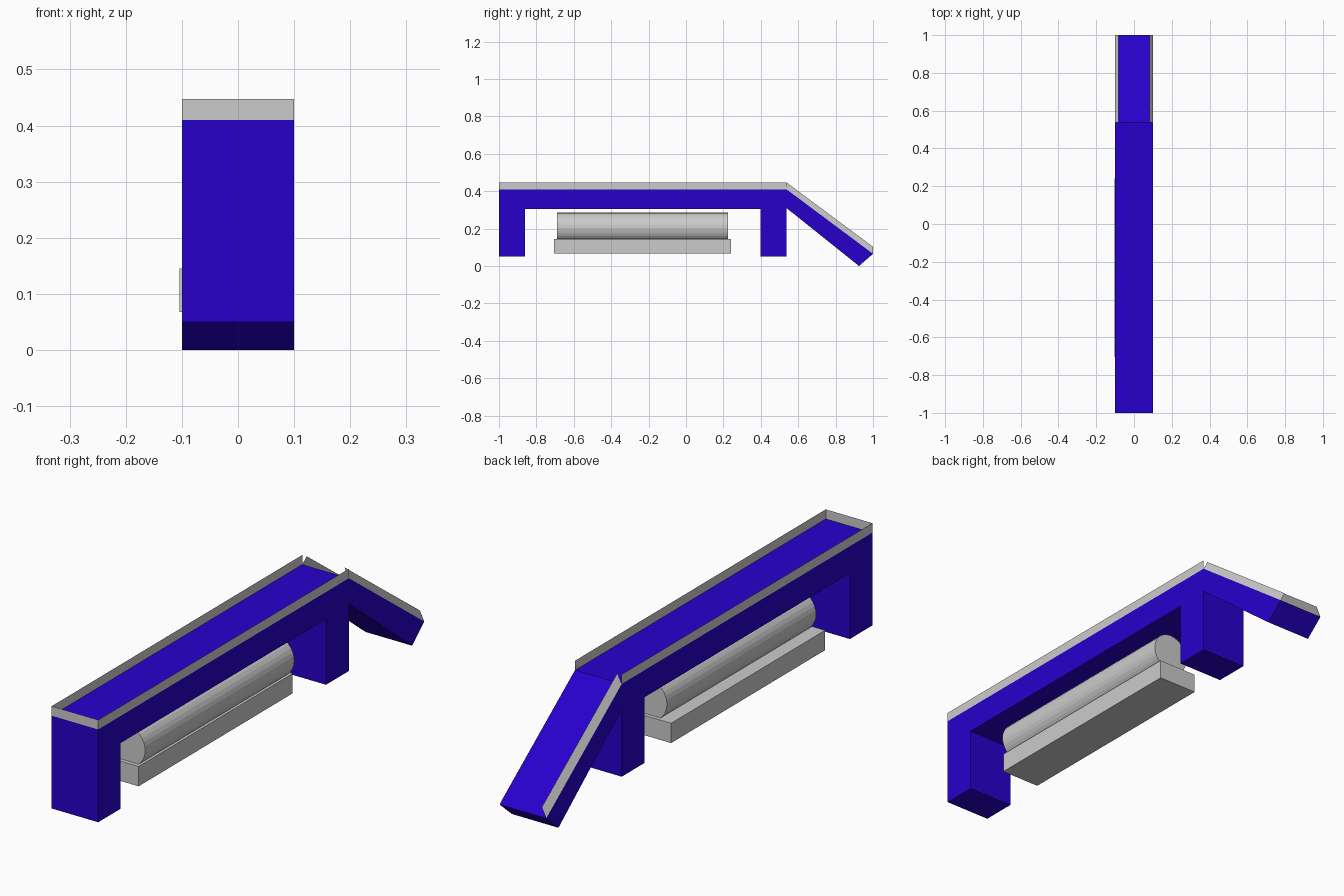
import bpy, bmesh, math

if "Cube" in bpy.data.objects:
    bpy.data.objects.remove(bpy.data.objects["Cube"])

blue = bpy.data.materials.new("blue")
blue.diffuse_color = (0.02, 0.0, 0.6, 1)
blue.use_nodes = True
blue.node_tree.nodes["Principled BSDF"].inputs["Base Color"].default_value = blue.diffuse_color


def make(name, verts, faces, mat=None):
    bm = bmesh.new()
    vs = [bm.verts.new(v) for v in verts]
    for f in faces:
        bm.faces.new([vs[i] for i in f])
    bmesh.ops.recalc_face_normals(bm, faces=bm.faces)
    me = bpy.data.meshes.new(name)
    bm.to_mesh(me)
    bm.free()
    ob = bpy.data.objects.new(name, me)
    bpy.context.collection.objects.link(ob)
    if mat:
        me.materials.append(mat)
    return ob


def extrude_x(name, profile, x0, x1, mat=None):
    # Prism from a (y, z) profile
    n = len(profile)
    verts = [(x, y, z) for x in (x0, x1) for y, z in profile]
    faces = [range(n), range(n, 2 * n)]
    faces += [(i, (i + 1) % n, n + (i + 1) % n, n + i) for i in range(n)]
    return make(name, verts, faces, mat)


W, HINGE, TOP, RIM = 0.1, 0.537, 0.41, 0.447

# Bridge with two legs
extrude_x("bridge", [(-1, 0.05), (-0.862, 0.05), (-0.862, 0.305), (0.397, 0.305),
                     (0.397, 0.05), (HINGE, 0.05), (HINGE, TOP), (-1, TOP)], -W, W, blue)

# Sloping ramp at the back
extrude_x("ramp", [(HINGE, 0.31), (0.925, 0.0), (1, 0.065), (HINGE, TOP)], -W, W, blue)

# Thin upright rim around the bridge, open towards the ramp
path = [(-W, HINGE), (-W, -1), (W, -1), (W, HINGE)]
make("bridge_rim", [(x, y, z) for z in (TOP, RIM) for x, y in path],
     [(i, i + 1, i + 5, i + 4) for i in range(3)])

# Thin ramp rims leaning inwards
for side, label in ((-1, "left"), (1, "right")):
    make(label + "_ramp_rim",
         [(side * W, HINGE, TOP), (side * W, 1, 0.065),
          (side * 0.081, 1, 0.103), (side * 0.081, HINGE, RIM)], [(0, 1, 2, 3)])

# Bar under the bridge
extrude_x("lower_bar", [(-0.705, 0.068), (0.24, 0.068), (0.24, 0.145), (-0.705, 0.145)],
          -0.104, 0.067)

# Roller resting in the bar
bpy.ops.mesh.primitive_cylinder_add(vertices=32, radius=0.08, depth=0.915,
                                    location=(0.004, -0.232, 0.205),
                                    rotation=(math.pi / 2, 0, 0))
bpy.context.object.name = "roller"
